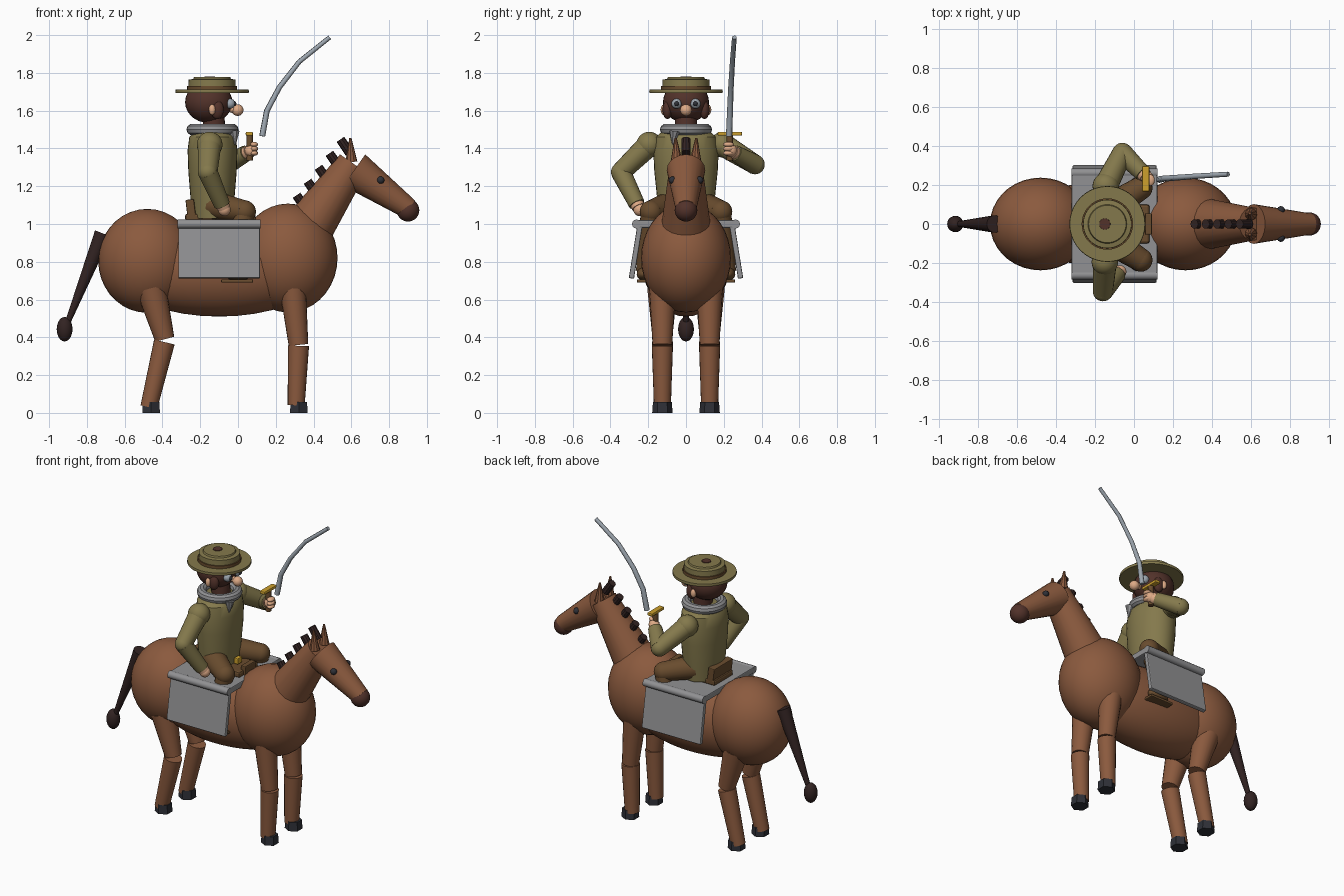
import bpy, bmesh, math
from mathutils import Vector

cube = bpy.data.objects.get("Cube")
if cube:
    bpy.data.objects.remove(cube, do_unlink=True)


def material(name, *rgb):
    col = [(c / 255 / 12.92) if c < 11 else ((c / 255 + 0.055) / 1.055) ** 2.4 for c in rgb] + [1]
    m = bpy.data.materials.new(name)
    m.use_nodes = True
    m.diffuse_color = col
    m.node_tree.nodes["Principled BSDF"].inputs["Base Color"].default_value = col
    return m


COAT = material("chestnut coat", 139, 90, 62)
MANE = material("dark mane", 50, 35, 34)
HAIR = material("brown hair", 82, 50, 42)
HOOF = material("hoof black", 46, 48, 55)
GREY = material("grey cloth", 145, 145, 147)
OLIVE = material("olive cloth", 132, 121, 76)
LEATHER = material("brown leather", 105, 76, 46)
SKIN = material("skin", 222, 170, 134)
GOLD = material("brass", 205, 160, 45)
STEEL = material("steel", 158, 167, 176)


def finish(ob, name, mat, smooth=True):
    ob.name = name
    ob.data.materials.append(mat)
    if smooth:
        bpy.ops.object.shade_smooth_by_angle(angle=math.radians(35))
    return ob


def ball(name, mat, loc, size, seg=28):
    bpy.ops.mesh.primitive_uv_sphere_add(segments=seg, ring_count=seg // 2, location=loc)
    ob = bpy.context.object
    ob.scale = size if isinstance(size, tuple) else (size,) * 3
    return finish(ob, name, mat)


def limb(name, mat, a, b, r1, r2, sides=20):
    """Tapered cylinder from a to b."""
    a, b = Vector(a), Vector(b)
    bpy.ops.mesh.primitive_cone_add(vertices=sides, radius1=r1, radius2=r2, depth=(b - a).length,
                                    location=(a + b) / 2)
    ob = bpy.context.object
    ob.rotation_euler = (b - a).to_track_quat('Z', 'Y').to_euler()
    return finish(ob, name, mat)


def box(name, mat, loc, size, rot=(0, 0, 0), bevel=0.006):
    bpy.ops.mesh.primitive_cube_add(size=1, location=loc, rotation=rot)
    ob = bpy.context.object
    ob.scale = size
    bpy.ops.object.transform_apply(location=False, rotation=False, scale=True)
    mod = ob.modifiers.new("Bevel", 'BEVEL')
    mod.width = bevel
    mod.segments = 2
    return finish(ob, name, mat, False)


def lathe(name, mat, loc, profile, sx=1, sy=1, sides=32):
    """Surface of revolution around z through (radius, height) points."""
    bm = bmesh.new()
    rings = []
    for r, z in profile:
        rings.append([bm.verts.new((r * sx * math.cos(t), r * sy * math.sin(t), z))
                      for t in (2 * math.pi * i / sides for i in range(sides))])
    for lo, hi in zip(rings, rings[1:]):
        for i in range(sides):
            j = (i + 1) % sides
            bm.faces.new((lo[i], lo[j], hi[j], hi[i]))
    bm.faces.new(rings[0][::-1])
    bm.faces.new(rings[-1])
    mesh = bpy.data.meshes.new(name)
    bm.to_mesh(mesh)
    bm.free()
    ob = bpy.data.objects.new(name, mesh)
    bpy.context.collection.objects.link(ob)
    bpy.ops.object.select_all(action='DESELECT')
    bpy.context.view_layer.objects.active = ob
    ob.select_set(True)
    ob.location = loc
    return finish(ob, name, mat)


# Horse body, neck and head
ball("haunch", COAT, (-0.48, 0, 0.805), (0.26, 0.238, 0.275), 36)
ball("barrel", COAT, (-0.1, 0, 0.765), (0.56, 0.22, 0.255), 36)
ball("chest", COAT, (0.265, 0, 0.82), (0.262, 0.238, 0.288), 36)
limb("neck", COAT, (0.36, 0, 0.96), (0.61, 0, 1.32), 0.135, 0.085)
limb("horse_head", COAT, (0.615, 0, 1.285), (0.905, 0, 1.08), 0.102, 0.055)
ball("muzzle", HAIR, (0.9, 0, 1.073), 0.06)

# Mane and tail
for i in range(5):
    x, z = 0.36 + 0.058 * i, 1.08 + 0.074 * i
    limb("mane_tuft", MANE, (x, 0, z), (x - 0.05, 0, z + 0.072), 0.026, 0.024, 10)
limb("tail", MANE, (-0.715, 0, 0.95), (-0.905, 0, 0.47), 0.045, 0.014, 14)
ball("tail_tip", MANE, (-0.918, 0, 0.443), (0.042, 0.042, 0.065), 20)

for s, side in ((1, "left"), (-1, "right")):
    # Horse face
    limb(side + "_ear", COAT, (0.6, s * 0.05, 1.33), (0.595, s * 0.055, 1.455), 0.032, 0.006, 10)
    ball(side + "_horse_eye", HOOF, (0.755, s * 0.072, 1.232), 0.02, 16)
    # Legs and hooves
    y = s * 0.125
    limb(side + "_front_upper_leg", COAT, (0.29, y, 0.66), (0.32, y, 0.36), 0.07, 0.052)
    limb(side + "_front_lower_leg", COAT, (0.32, y, 0.355), (0.308, y, 0.04), 0.056, 0.045)
    limb(side + "_front_hoof", HOOF, (0.322, y, 0), (0.322, y, 0.058), 0.054, 0.05, 6)
    limb(side + "_rear_upper_leg", COAT, (-0.46, y, 0.66), (-0.388, y, 0.39), 0.08, 0.052)
    limb(side + "_rear_lower_leg", COAT, (-0.39, y, 0.375), (-0.472, y, 0.03), 0.056, 0.045)
    limb(side + "_rear_hoof", HOOF, (-0.46, y, 0), (-0.46, y, 0.058), 0.054, 0.05, 6)
    # Blanket flap with rolled top edge
    box(side + "_blanket_flap", GREY, (-0.1, s * 0.266, 0.855), (0.432, 0.028, 0.29), (s * 0.16, 0, 0))
    limb(side + "_blanket_roll", GREY, (-0.32, s * 0.262, 1.0), (0.12, s * 0.262, 1.0), 0.024, 0.024, 12)
    # Rider's legs, boots and stirrups
    limb(side + "_thigh", LEATHER, (-0.13, s * 0.08, 1.1), (0.035, s * 0.185, 1.065), 0.075, 0.06)
    ball(side + "_knee", LEATHER, (0.035, s * 0.185, 1.065), 0.06)
    limb(side + "_shin", LEATHER, (0.035, s * 0.185, 1.06), (-0.03, s * 0.225, 0.75), 0.055, 0.04)
    ball(side + "_boot", LEATHER, (0, s * 0.225, 0.735), (0.075, 0.036, 0.034), 20)
    box(side + "_stirrup", LEATHER, (-0.005, s * 0.225, 0.698), (0.17, 0.07, 0.018))
    # Rider's eyes, ears and whiskers
    ball(side + "_eye", STEEL, (-0.042, s * 0.05, 1.637), 0.027, 20)
    ball(side + "_pupil", HOOF, (-0.022, s * 0.05, 1.637), 0.014, 14)
    ball(side + "_rider_ear", SKIN, (-0.137, s * 0.118, 1.605), (0.018, 0.016, 0.028), 16)
    ball(side + "_whisker", HAIR, (-0.11, s * 0.098, 1.605), (0.035, 0.026, 0.05), 18)

# Blanket top and saddle
box("blanket_top", GREY, (-0.1, 0, 1.0), (0.44, 0.54, 0.04))
box("saddle_seat", LEATHER, (-0.1, 0, 1.035), (0.36, 0.2, 0.04), bevel=0.012)
box("saddle_cantle", LEATHER, (-0.25, 0, 1.08), (0.045, 0.2, 0.1), (0, -0.12, 0))
box("saddle_pommel", LEATHER, (0.075, 0, 1.05), (0.035, 0.11, 0.06))
box("belt_buckle", GOLD, (0.0, 0, 1.08), (0.03, 0.045, 0.04))

# Rider's torso and collar
lathe("torso", OLIVE, (-0.135, 0, 0), [(0.85, 1.03), (0.9, 1.12), (1, 1.28), (1.03, 1.39), (0.96, 1.46),
                                     (0.72, 1.495), (0.3, 1.505)], 0.128, 0.168)
bpy.ops.mesh.primitive_torus_add(location=(-0.135, 0, 1.5), major_radius=0.108, minor_radius=0.03,
                                 major_segments=32, minor_segments=10)
finish(bpy.context.object, "scarf", GREY)
limb("scarf_end", GREY, (-0.02, -0.06, 1.49), (-0.015, -0.07, 1.42), 0.03, 0.004, 8)

# Rider's head
limb("rider_neck", HAIR, (-0.125, 0, 1.49), (-0.13, 0, 1.58), 0.058, 0.058)
ball("rider_head", HAIR, (-0.155, 0, 1.645), (0.125, 0.122, 0.11))
ball("nose", SKIN, (-0.002, 0, 1.603), 0.031, 20)
limb("nose_bridge", SKIN, (-0.06, 0, 1.615), (-0.005, 0, 1.603), 0.018, 0.022, 12)

# Hat
lathe("hat_brim", OLIVE, (-0.137, 0, 0), [(0.193, 1.694), (0.195, 1.7), (0.193, 1.711)], sides=40)
lathe("hat_band", LEATHER, (-0.137, 0, 0), [(0.132, 1.705), (0.132, 1.73)], sides=40)
lathe("hat_crown", OLIVE, (-0.137, 0, 0), [(0.126, 1.7), (0.124, 1.764), (0.1, 1.768), (0.096, 1.778)],
      sides=40)
lathe("hat_button", HAIR, (-0.15, 0, 0), [(0.03, 1.77), (0.028, 1.782)])

# Arms
arms = {"right": ((-0.15, -0.195, 1.42), (-0.16, -0.345, 1.275), (-0.085, -0.26, 1.105)),
        "left": ((-0.145, 0.195, 1.42), (-0.06, 0.365, 1.315), (0.045, 0.26, 1.375))}
for side, (shoulder, elbow, wrist) in arms.items():
    along = (Vector(wrist) - Vector(elbow)).normalized()
    cuff = Vector(wrist) + along * 0.02
    ball(side + "_shoulder", OLIVE, shoulder, 0.068)
    limb(side + "_upper_arm", OLIVE, shoulder, elbow, 0.062, 0.052)
    ball(side + "_elbow", OLIVE, elbow, 0.052)
    limb(side + "_forearm", OLIVE, elbow, wrist, 0.053, 0.043)
    limb(side + "_cuff", SKIN, wrist, cuff, 0.036, 0.036)
    ball(side + "_hand", SKIN, cuff + along * 0.015, 0.034, 18)

# Fingers wrapped around the grip
for i in range(3):
    ball("finger", SKIN, (0.085, 0.225, 1.375 + 0.023 * i), (0.022, 0.03, 0.014), 12)

# Sabre grip, guard and curved blade
limb("sabre_grip", LEATHER, (0.062, 0.232, 1.335), (0.062, 0.232, 1.47), 0.017, 0.017, 12)
box("sabre_guard", GOLD, (0.06, 0.232, 1.478), (0.038, 0.13, 0.02))
path = [(0.128, 0.228, 1.465), (0.153, 0.233, 1.6), (0.22, 0.238, 1.725), (0.325, 0.246, 1.86),
        (0.485, 0.256, 1.988)]
curve = bpy.data.curves.new("sabre_blade", 'CURVE')
curve.dimensions = '3D'
curve.bevel_depth = 0.017
curve.bevel_resolution = 1
curve.use_fill_caps = True
spline = curve.splines.new('POLY')
spline.points.add(len(path) - 1)
for p, co in zip(spline.points, path):
    p.co = (*co, 1)
    p.radius = 1.0 - 0.25 * (co[2] - 1.46) / 0.53
curve.materials.append(STEEL)
bpy.context.collection.objects.link(bpy.data.objects.new("sabre_blade", curve))
